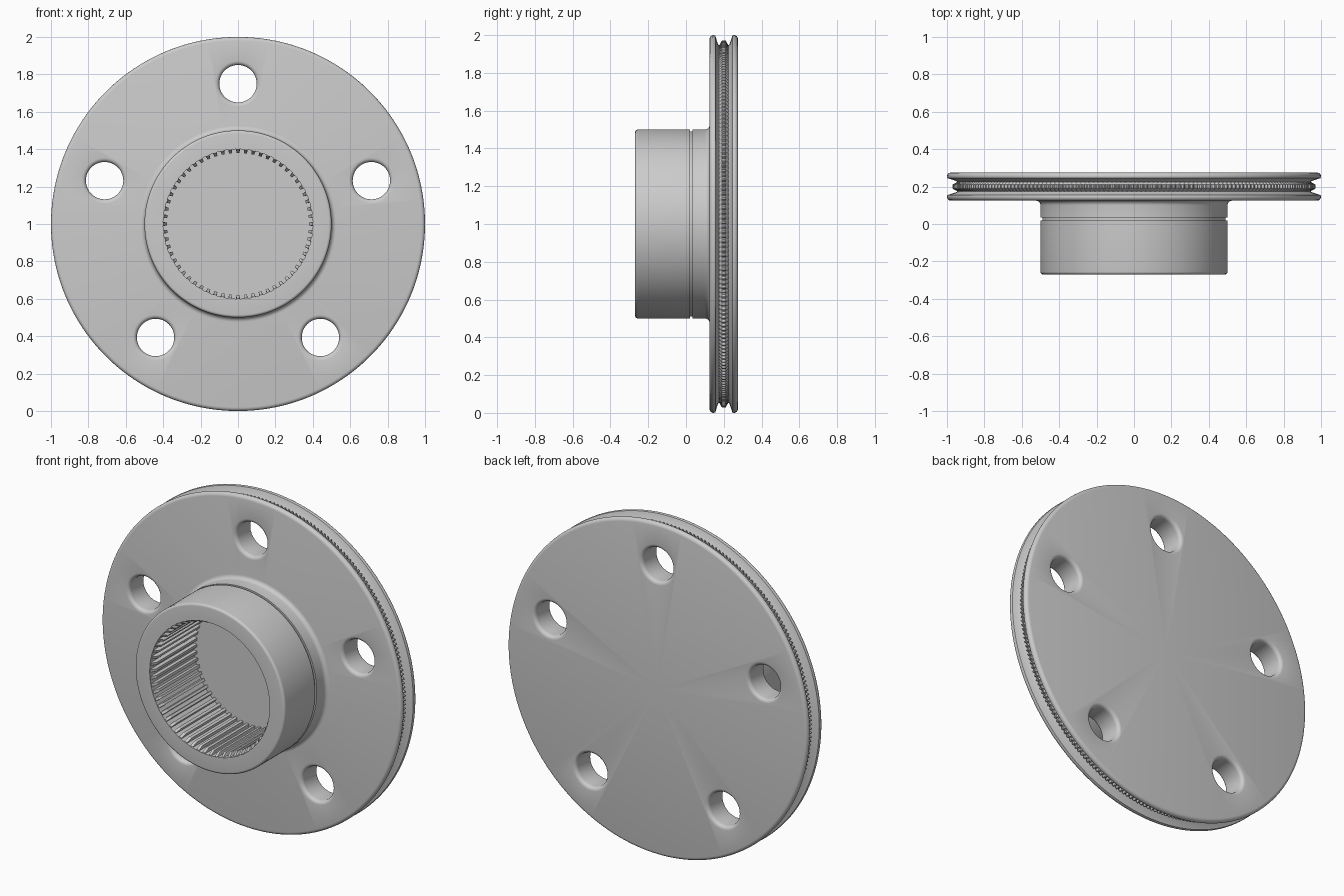
import bpy, bmesh
from math import sin, cos, pi, tau, radians

if "Cube" in bpy.data.objects:
    bpy.data.objects.remove(bpy.data.objects["Cube"])

CZ = 1.0  # height of the hub axis


def finish(bm, name, smooth=True):
    bmesh.ops.remove_doubles(bm, verts=bm.verts, dist=1e-5)
    bmesh.ops.recalc_face_normals(bm, faces=bm.faces)
    me = bpy.data.meshes.new(name)
    bm.to_mesh(me)
    bm.free()
    ob = bpy.data.objects.new(name, me)
    bpy.context.collection.objects.link(ob)
    if smooth:
        shade(ob)
    return ob


def select(ob):
    bpy.ops.object.select_all(action='DESELECT')
    ob.select_set(True)
    bpy.context.view_layer.objects.active = ob


def shade(ob):
    select(ob)
    bpy.ops.object.shade_smooth_by_angle(angle=radians(35))


def revolve(bm, profile, segs, cx=0.0, cz=CZ, closed=False, radius=lambda i, r: r):
    """Spin (r, y) points about a line parallel to y."""
    rings = []
    for i in range(segs):
        a = tau * i / segs
        rings.append([bm.verts.new((cx + radius(i, r) * sin(a), y, cz + radius(i, r) * cos(a)))
                      for r, y in profile])
    n = len(profile)
    for i in range(segs):
        p, q = rings[i], rings[(i + 1) % segs]
        for j in range(n if closed else n - 1):
            k = (j + 1) % n
            if profile[j][0] < 1e-6:
                bm.faces.new((p[j], p[k], q[k]))
            elif profile[k][0] < 1e-6:
                bm.faces.new((p[j], p[k], q[j]))
            else:
                bm.faces.new((p[j], p[k], q[k], q[j]))
    loose = [v for v in bm.verts if not v.link_faces]
    bmesh.ops.delete(bm, geom=loose, context='VERTS')


def arc(cr, cy, rad, a0, a1, n=5):
    return [(cr + rad * cos(radians(a0 + (a1 - a0) * i / n)),
             cy + rad * sin(radians(a0 + (a1 - a0) * i / n))) for i in range(n + 1)]


# Flange and hub: blind bore, rounded hub, relief groove, fillet, grooved rim
F, B = 0.125, 0.275
profile = [(0, 0.15), (0.4, 0.15), (0.4, -0.27)]
profile += arc(0.485, -0.255, 0.015, -90, 0)
profile += [(0.5, 0.02), (0.49, 0.02), (0.49, 0.035), (0.5, 0.035)]
profile += arc(0.525, F - 0.025, 0.025, 180, 90)
profile += arc(0.98, F + 0.02, 0.02, -90, 30)
profile += [(0.95, 0.17), (0.945, 0.175), (0.945, 0.225), (0.95, 0.23)]
profile += arc(0.98, B - 0.02, 0.02, -30, 90)
profile += [(0, B)]
bm = bmesh.new()
revolve(bm, profile, 192)
body = finish(bm, "flange_hub", False)

# Five bolt holes with rounded edges, cut with one helper
R, K = 0.1, 0.022
hole = [(0, F - 0.05), (R + K, F - 0.05)]
hole += arc(R + K, F + K, K, 270, 180)
hole += arc(R + K, B - K, K, 180, 90)
hole += [(R + K, B + 0.05), (0, B + 0.05)]
bm = bmesh.new()
for i in range(5):
    a = tau * i / 5
    revolve(bm, hole, 48, 0.75 * sin(a), CZ + 0.75 * cos(a))
cutter = finish(bm, "bolt_hole_cutter", False)
cutter.hide_render = True
mod = body.modifiers.new("bolt_holes", 'BOOLEAN')
mod.operation, mod.solver, mod.object = 'DIFFERENCE', 'EXACT', cutter
select(body)
bpy.ops.object.modifier_apply(modifier=mod.name)
bpy.data.objects.remove(cutter)
shade(body)

# Fine toothed ridge running round the rim groove
ridge = [(0.94, 0.172), (0.971, 0.19), (0.971, 0.21), (0.94, 0.228)]
bm = bmesh.new()
revolve(bm, ridge, 960, closed=True,
        radius=lambda i, r: r - 0.013 if r > 0.95 and i % 4 < 2 else r)
finish(bm, "rim_tooth_ridge")

# Splines along the inside of the bore, with sloping front ends
bm = bmesh.new()
N = 60
for i in range(N):
    a = tau * i / N

    def pt(r, off, y):
        return bm.verts.new((r * sin(a + off), y, CZ + r * cos(a + off)))

    wo, wi = 0.028, 0.02
    sections = [[pt(0.404, -wo, y), pt(ri, -wi, y), pt(ri, wi, y), pt(0.404, wo, y)]
                for y, ri in ((-0.265, 0.398), (-0.235, 0.38), (0.155, 0.38))]
    for s, t in zip(sections, sections[1:]):
        for j in range(4):
            k = (j + 1) % 4
            bm.faces.new((s[j], s[k], t[k], t[j]))
    bm.faces.new(sections[0])
    bm.faces.new(sections[-1][::-1])
finish(bm, "bore_splines", False)
